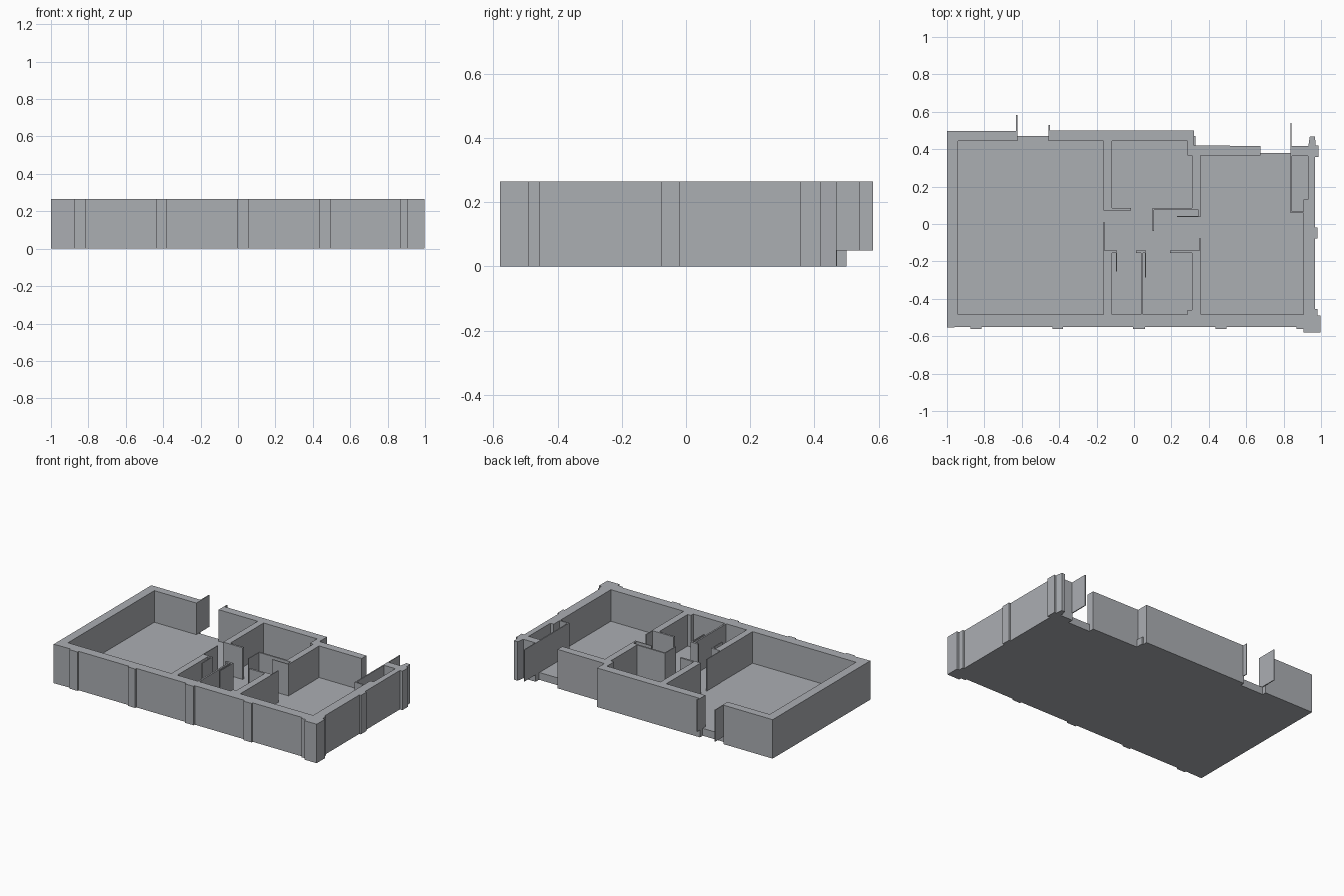
import bpy
import bmesh

cube = bpy.data.objects.get("Cube")
if cube:
    bpy.data.objects.remove(cube, do_unlink=True)

TOP = 0.265      # wall height
FLOOR = 0.05     # floor level

grey = bpy.data.materials.new("plaster grey")
grey.use_nodes = True
COLOR = (0.41, 0.425, 0.45, 1)
grey.diffuse_color = COLOR
grey.node_tree.nodes["Principled BSDF"].inputs["Base Color"].default_value = COLOR


def prism(name, plan, z0, z1):
    """Extrude a flat plan outline from z0 up to z1."""
    bm = bmesh.new()
    face = bm.faces.new([bm.verts.new((x, y, z0)) for x, y in plan])
    ext = bmesh.ops.extrude_face_region(bm, geom=[face])
    for v in ext["geom"]:
        if isinstance(v, bmesh.types.BMVert):
            v.co.z = z1
    bmesh.ops.recalc_face_normals(bm, faces=bm.faces[:])
    mesh = bpy.data.meshes.new(name)
    bm.to_mesh(mesh)
    bm.free()
    mesh.materials.append(grey)
    obj = bpy.data.objects.new(name, mesh)
    bpy.context.collection.objects.link(obj)
    return obj


def block(name, x0, x1, y0, y1, z0=FLOOR, z1=TOP):
    return prism(name, [(x0, y0), (x1, y0), (x1, y1), (x0, y1)], z0, z1)


# Floor slab, with thresholds in the two back openings
prism("floor_slab", [
    (-0.97, -0.52), (0.94, -0.52), (0.94, 0.38), (0.33, 0.38),
    (0.33, 0.47), (-0.97, 0.47)], 0, FLOOR)

# Outer shell: back left corner, left, front and right walls
shell = [(-0.63, 0.497), (-1.0, 0.497), (-1.0, -0.553)]
for x0, x1 in ((-0.875, -0.815), (-0.435, -0.38), (-0.005, 0.06), (0.435, 0.495)):
    shell += [(x0, -0.55), (x0, -0.562), (x1, -0.562), (x1, -0.55)]   # front pilasters
shell += [
    (0.87, -0.55), (0.87, -0.562), (0.905, -0.562), (0.905, -0.58),
    (0.998, -0.58), (0.998, -0.49), (0.98, -0.49), (0.98, -0.455), (0.968, -0.455),
    (0.968, -0.078), (0.98, -0.078), (0.98, -0.018), (0.968, -0.018),
    (0.968, 0.357), (0.987, 0.357), (0.987, 0.42), (0.972, 0.42), (0.967, 0.468),
    (0.94, 0.468), (0.932, 0.417), (0.84, 0.417), (0.84, 0.363),
    (0.93, 0.363), (0.93, 0.13), (0.905, 0.13), (0.905, -0.485),
    (-0.94, -0.485), (-0.94, 0.443), (-0.63, 0.443)]
prism("outer_walls", shell, 0, TOP)

# Back wall
prism("back_wall", [
    (-0.455, 0.5), (0.32, 0.5), (0.32, 0.42), (0.675, 0.417), (0.675, 0.38),
    (0.675, 0.365), (0.355, 0.365), (0.31, 0.365), (0.285, 0.365), (0.285, 0.443),
    (-0.455, 0.443)], 0, TOP)

# Back room partitions
block("back_room_left_wall", -0.162, -0.117, 0.085, 0.443)
block("back_room_left_return", -0.162, -0.015, 0.072, 0.085)
block("back_room_right_wall", 0.31, 0.355, 0.085, 0.365)
block("back_room_right_return", 0.1, 0.355, 0.074, 0.085)
block("back_room_right_stub", 0.345, 0.355, 0.037, 0.074)

# Front room partitions
block("front_room_left_wall", -0.162, -0.117, -0.485, -0.155)
block("front_room_left_return", -0.162, -0.09, -0.155, -0.142)
block("front_room_middle_wall", 0.037, 0.048, -0.485, -0.155)
block("front_room_middle_return", 0.01, 0.065, -0.155, -0.142)
block("front_room_right_wall", 0.31, 0.357, -0.485, -0.155)
block("front_room_right_return", 0.193, 0.357, -0.155, -0.142)
block("front_room_corner_pier", 0.285, 0.31, -0.485, -0.46)

# Closet partition beside the right back opening
block("closet_long_wall", 0.837, 0.845, 0.058, 0.363)
block("closet_end_wall", 0.845, 0.905, 0.058, 0.066)

# Open door leaves: x range, y range
doors = {
    "left_entry_door": (-0.63, -0.624, 0.443, 0.583),
    "left_entry_side_leaf": (-0.456, -0.45, 0.443, 0.53),
    "right_entry_door": (0.837, 0.843, 0.363, 0.54),
    "back_room_door": (0.1, 0.106, -0.037, 0.074),
    "back_closet_door": (0.23, 0.345, 0.037, 0.043),
    "front_left_door": (-0.096, -0.09, -0.255, -0.155),
    "front_middle_door": (0.059, 0.065, -0.285, -0.155),
    "left_room_door": (-0.164, -0.158, -0.142, 0.01),
    "right_room_door": (0.35, 0.356, -0.142, -0.075),
}
for name, ranges in doors.items():
    block(name, *ranges)
